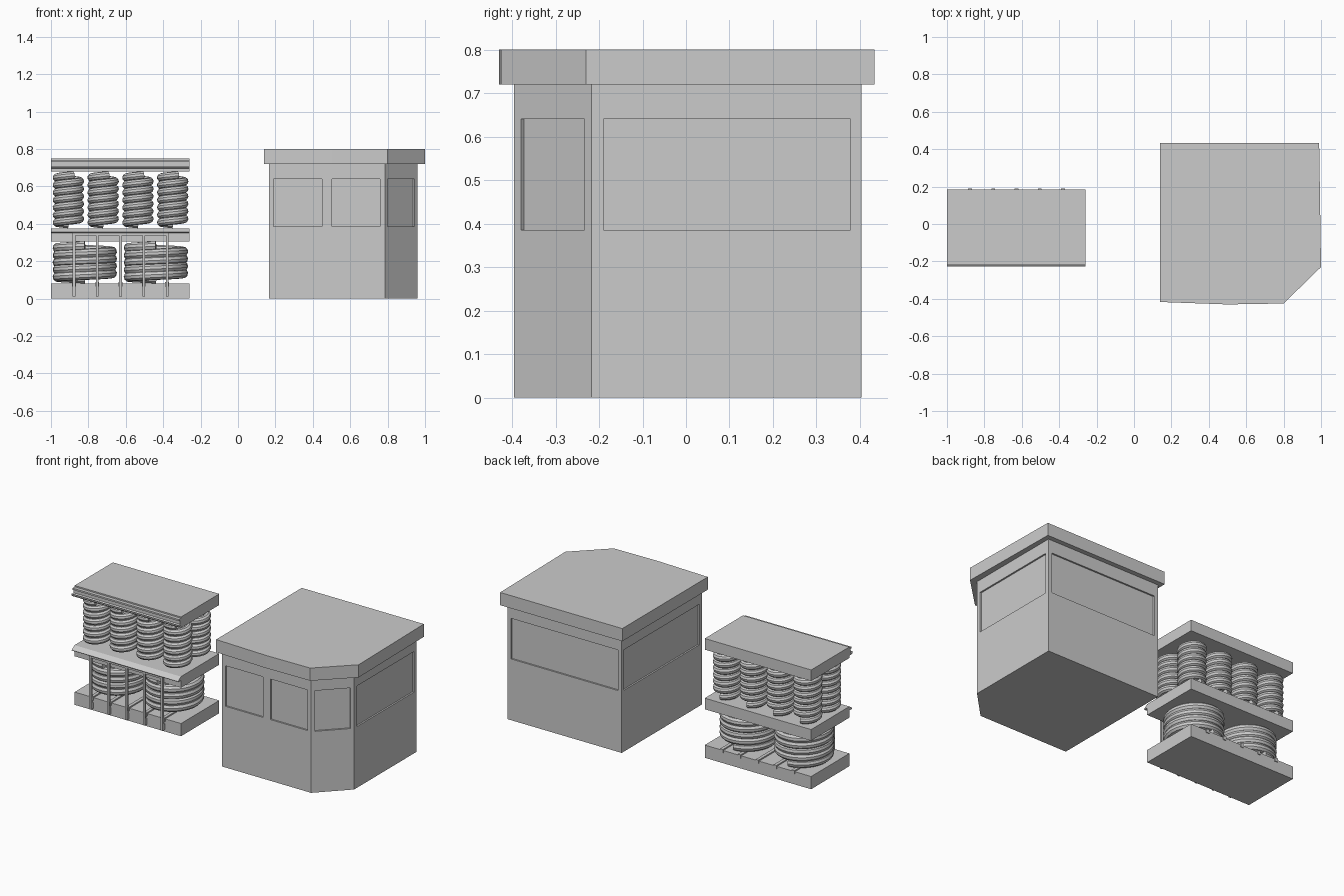
import bpy, bmesh, math
from mathutils import Vector, Matrix

if "Cube" in bpy.data.objects:
    bpy.data.objects.remove(bpy.data.objects["Cube"])


def mesh_object(name, bm):
    bmesh.ops.recalc_face_normals(bm, faces=bm.faces)
    me = bpy.data.meshes.new(name)
    bm.to_mesh(me)
    bm.free()
    ob = bpy.data.objects.new(name, me)
    bpy.context.collection.objects.link(ob)
    return ob


def extrude(name, points, offset):
    """Solid prism from a closed 3D outline."""
    bm = bmesh.new()
    face = bm.faces.new([bm.verts.new(p) for p in points])
    ext = bmesh.ops.extrude_face_region(bm, geom=[face])
    bmesh.ops.translate(bm, vec=offset,
                        verts=[v for v in ext["geom"] if isinstance(v, bmesh.types.BMVert)])
    return mesh_object(name, bm)


def plan(name, pts, z0, z1):
    return extrude(name, [(x, y, z0) for x, y in pts], (0, 0, z1 - z0))


def shelf(name, profile):
    """Y/Z profile extruded along the rack's width."""
    return extrude(name, [(-1.0, y, z) for y, z in profile], (0.74, 0, 0))


def add_box(bm, x0, x1, y0, y1, z0, z1):
    m = Matrix.Translation(((x0 + x1) / 2, (y0 + y1) / 2, (z0 + z1) / 2)) @ \
        Matrix.Diagonal((x1 - x0, y1 - y0, z1 - z0, 1))
    bmesh.ops.create_cube(bm, size=1, matrix=m)


def coil(name, x, y, z0, z1, radius, tube, turns):
    """Helical coil of hose."""
    steps = 28
    n = int(turns * steps)
    cu = bpy.data.curves.new(name, "CURVE")
    cu.dimensions = "3D"
    cu.bevel_depth = tube
    cu.bevel_resolution = 3
    cu.use_fill_caps = True
    sp = cu.splines.new("POLY")
    sp.points.add(n)
    r = radius - tube
    for i, p in enumerate(sp.points):
        a = 2 * math.pi * i / steps + math.pi / 2
        z = z0 + tube + (z1 - z0 - 2 * tube) * i / n
        p.co = (x + r * math.cos(a), y + r * math.sin(a), z, 1)
    ob = bpy.data.objects.new(name, cu)
    bpy.context.collection.objects.link(ob)
    bpy.ops.object.select_all(action="DESELECT")
    ob.select_set(True)
    bpy.context.view_layer.objects.active = ob
    bpy.ops.object.convert(target="MESH")
    bpy.ops.object.shade_smooth_by_angle()


# Booth walls and overhanging roof, both with a cut front right corner
body = plan("booth_body", [(0.165, -0.395), (0.785, -0.395), (0.96, -0.217),
                           (0.96, 0.403), (0.165, 0.403)], 0, 0.72)
plan("booth_roof", [(0.14, -0.417), (0.50, -0.43), (0.80, -0.425), (1.0, -0.23),
                    (0.99, 0.433), (0.14, 0.433)], 0.72, 0.80)

# Recessed windows: start and end of each along its wall
windows = [((0.19, -0.395), (0.45, -0.395)), ((0.503, -0.395), (0.76, -0.395)),
           ((0.80, -0.379), (0.944, -0.233)), ((0.96, -0.19), (0.96, 0.378)),
           ((0.935, 0.403), (0.19, 0.403)), ((0.165, 0.378), (0.165, -0.37))]
bm = bmesh.new()
for a, b in windows:
    a, b = Vector(a), Vector(b)
    d, c = b - a, (a + b) / 2
    m = Matrix.Translation((c.x, c.y, 0.5125)) @ \
        Matrix.Rotation(math.atan2(d.y, d.x), 4, "Z") @ \
        Matrix.Diagonal((d.length, 0.02, 0.255, 1))
    bmesh.ops.create_cube(bm, size=1, matrix=m)
cutter = mesh_object("window_cutter", bm)
cutter.hide_render = True
mod = body.modifiers.new("windows", "BOOLEAN")
mod.operation = "DIFFERENCE"
mod.object = cutter
bpy.context.view_layer.objects.active = body
bpy.ops.object.modifier_apply(modifier=mod.name)
bpy.data.objects.remove(cutter)

# Rack shelves
shelf("rack_base", [(-0.195, 0), (0.185, 0), (0.185, 0.08), (-0.195, 0.08)])
shelf("rack_middle_shelf", [(-0.195, 0.305), (0.185, 0.305), (0.185, 0.375),
                            (-0.195, 0.375), (-0.225, 0.355), (-0.22, 0.35),
                            (-0.195, 0.352)])
shelf("rack_top_shelf", [(-0.195, 0.68), (0.185, 0.68), (0.185, 0.75), (-0.195, 0.75)])
shelf("rack_top_rail", [(-0.195, 0.695), (-0.222, 0.695), (-0.228, 0.702), (-0.228, 0.71),
                        (-0.222, 0.71), (-0.216, 0.703), (-0.205, 0.708), (-0.205, 0.732),
                        (-0.217, 0.732), (-0.217, 0.742), (-0.195, 0.742)])

# Wire frame in front of the lower bay, with runners across the base
bm = bmesh.new()
for i in range(5):
    x = -0.877 + i * 0.1245
    add_box(bm, x - 0.007, x + 0.007, -0.217, -0.203, 0.045, 0.348)
    add_box(bm, x - 0.007, x + 0.007, -0.217, -0.19, 0.012, 0.05)
    add_box(bm, x - 0.01, x + 0.01, -0.205, 0.19, 0.065, 0.088)
add_box(bm, -0.885, -0.372, -0.217, -0.203, 0.337, 0.35)
mesh_object("rack_wire_frame", bm)

# Small coils above in two rows of four, large coils below
for row, y in enumerate((-0.1, 0.085)):
    for i in range(4):
        coil(f"small_coil_{row}_{i}", -0.907 + i * 0.186, y, 0.375, 0.682, 0.084, 0.022, 6.6)
for i, x in enumerate((-0.819, -0.439)):
    coil(f"large_coil_{i}", x, -0.005, 0.08, 0.307, 0.172, 0.026, 4.5)
